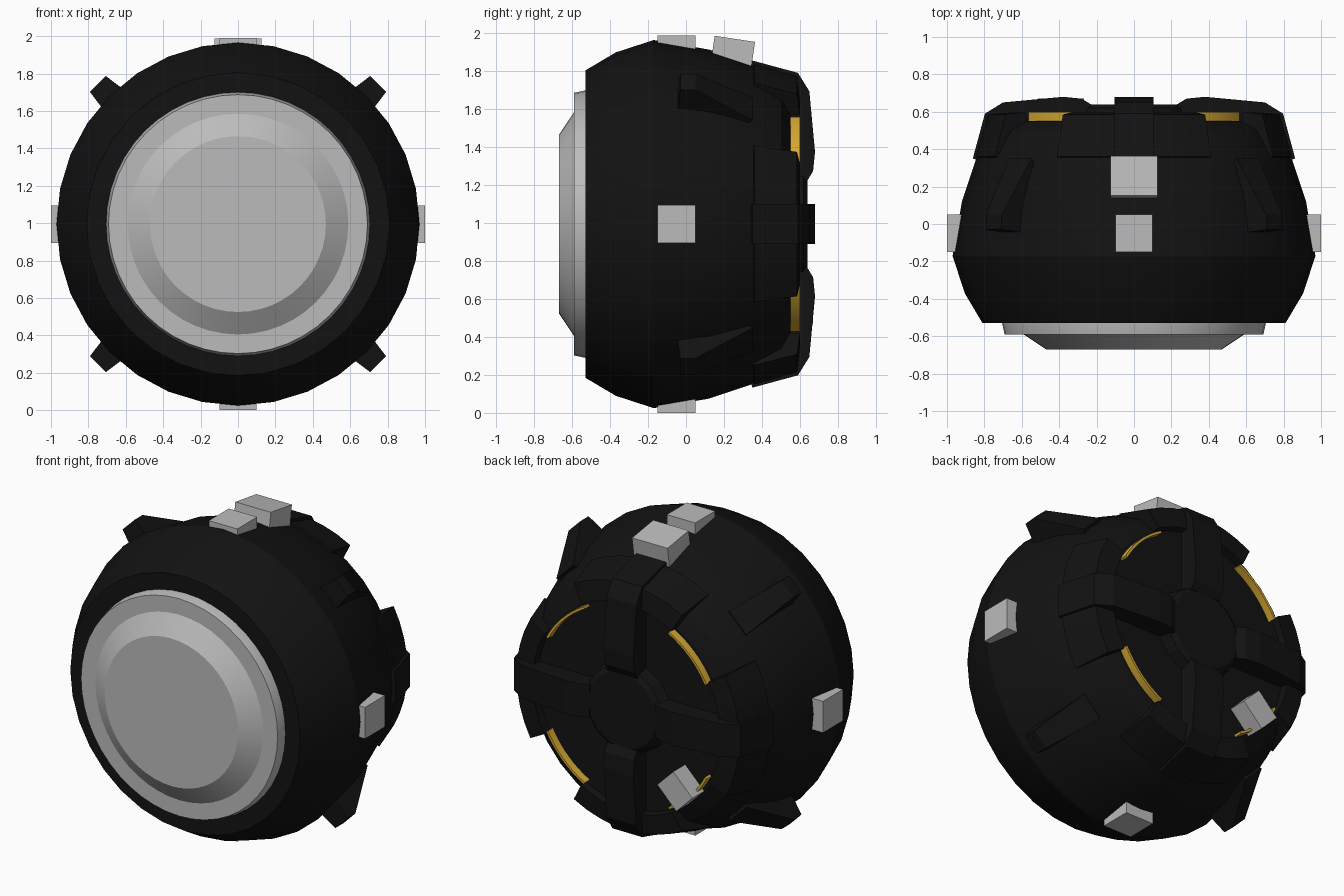
import bpy, bmesh, math
from mathutils import Matrix, Vector

if "Cube" in bpy.data.objects:
    bpy.data.objects.remove(bpy.data.objects["Cube"])

MID = Vector((0, 0, 0.995))


def material(name, rgb):
    m = bpy.data.materials.new(name)
    m.use_nodes = True
    m.diffuse_color = (*rgb, 1)
    bsdf = m.node_tree.nodes["Principled BSDF"]
    bsdf.inputs["Base Color"].default_value = (*rgb, 1)
    bsdf.inputs["Roughness"].default_value = 0.7
    return m


BLACK = material("matte_black", (0.006, 0.006, 0.006))
GREY = material("light_grey", (0.5, 0.5, 0.5))
GOLD = material("gold", (0.68, 0.4, 0.035))


def finish(name, bm, mat, smooth=False):
    bmesh.ops.recalc_face_normals(bm, faces=bm.faces)
    mesh = bpy.data.meshes.new(name)
    bm.to_mesh(mesh)
    bm.free()
    mesh.materials.append(mat)
    ob = bpy.data.objects.new(name, mesh)
    ob.location = MID
    bpy.context.collection.objects.link(ob)
    if smooth:
        bpy.ops.object.select_all(action="DESELECT")
        ob.select_set(True)
        bpy.context.view_layer.objects.active = ob
        bpy.ops.object.shade_smooth_by_angle(angle=math.radians(20))
    return ob


def ring_point(angle, y, r):
    return (r * math.cos(angle), y, r * math.sin(angle))


def lathe(name, profile, mat, sides=32):
    """Full turn of an open (y, radius) profile, capped at both ends."""
    bm = bmesh.new()
    rings = [[bm.verts.new(ring_point(math.tau * i / sides, y, r)) for i in range(sides)]
             for y, r in profile]
    for a, b in zip(rings, rings[1:]):
        for i in range(sides):
            j = (i + 1) % sides
            bm.faces.new((a[i], a[j], b[j], b[i]))
    bm.faces.new(rings[0])
    bm.faces.new(rings[-1])
    return finish(name, bm, mat, True)


def sector(name, section, mat, middle, half, steps=8):
    """Part turn of a closed (y, radius) cross-section, angles in degrees."""
    bm = bmesh.new()
    cuts = []
    for k in range(steps + 1):
        a = math.radians(middle - half + 2 * half * k / steps)
        cuts.append([bm.verts.new(ring_point(a, y, r)) for y, r in section])
    n = len(section)
    for a, b in zip(cuts, cuts[1:]):
        for i in range(n):
            j = (i + 1) % n
            bm.faces.new((a[i], a[j], b[j], b[i]))
    bm.faces.new(cuts[0])
    bm.faces.new(cuts[-1])
    return finish(name, bm, mat, True)


def radial_prism(name, section, mat, angle, width):
    """Closed (y, radius) outline given thickness by width(radius)."""
    bm = bmesh.new()
    sides = [[bm.verts.new((r, y, s * width(r))) for y, r in section] for s in (-1, 1)]
    n = len(section)
    for i in range(n):
        j = (i + 1) % n
        bm.faces.new((sides[0][i], sides[0][j], sides[1][j], sides[1][i]))
    bm.faces.new(sides[0])
    bm.faces.new(sides[1])
    bm.transform(Matrix.Rotation(math.radians(-angle), 4, "Y"))
    return finish(name, bm, mat)


def box(name, centre, size, mat, tilt=Matrix()):
    bm = bmesh.new()
    bmesh.ops.create_cube(bm, size=1)
    bm.transform(Matrix.Translation(centre) @ tilt @ Matrix.Diagonal((*size, 1)))
    return finish(name, bm, mat)


# Main round shell, its rear hub and the front disc
lathe("body_shell", [(-0.53, 0.81), (-0.37, 0.905), (-0.17, 0.97), (0.12, 0.92),
                     (0.36, 0.84), (0.5, 0.755), (0.55, 0.66)], BLACK)
lathe("rear_hub", [(0.54, 0.29), (0.62, 0.27), (0.64, 0.24)], BLACK, 16)
lathe("front_disc", [(-0.5, 0.705), (-0.53, 0.705), (-0.59, 0.692), (-0.59, 0.59),
                     (-0.67, 0.47)], GREY, 48)

# Rear guards and arms on the four main directions
guard = [(0.34, 0.8), (0.36, 0.85), (0.585, 0.785), (0.6, 0.66), (0.5, 0.65)]
arm = [(0.33, 0.8), (0.35, 0.862), (0.59, 0.797), (0.65, 0.7), (0.68, 0.38),
       (0.67, 0.28), (0.64, 0.23), (0.5, 0.23), (0.5, 0.7)]
for side, angle in (("left", 0), ("top", 90), ("right", 180), ("bottom", 270)):
    sector(f"rear_guard_{side}", guard, BLACK, angle, 29)
    radial_prism(f"rear_arm_{side}", arm, BLACK, angle, lambda r: 0.105)

# Wedge fins and gold arcs on the four diagonals
fin = [(-0.05, 0.88), (-0.03, 1.06), (0.05, 1.06), (0.35, 0.86), (0.3, 0.8)]
strip = [(0.53, 0.625), (0.53, 0.64), (0.6, 0.64), (0.6, 0.625)]
for k, corner in enumerate(("upper_left", "upper_right", "lower_right", "lower_left")):
    angle = 45 + 90 * k
    radial_prism(f"fin_{corner}", fin, BLACK, angle,
                 lambda r: 0.06 + 0.25 * max(0, min(1.06 - r, 0.1)))
    sector(f"gold_arc_{corner}", strip, GOLD, angle, 17)

# Square plugs around the widest part, plus the tilted ones
for side, x, z in (("left", 1, 0), ("right", -1, 0), ("top", 0, 1), ("bottom", 0, -1)):
    size = (0.1 + 0.1 * abs(z), 0.2, 0.1 + 0.1 * abs(x))
    box(f"plug_{side}", Vector((x * 0.95, -0.05, z * 0.945)), size, GREY)
box("plug_top_rear", Vector((0, 0.248, 0.912)), (0.25, 0.215, 0.13), GREY,
    Matrix.Rotation(math.radians(-8.5), 4, "X"))
box("plug_rear", Vector((-0.39, 0.59, -0.4)), (0.16, 0.16, 0.19), GREY,
    Matrix.Rotation(math.radians(45), 4, "Y"))
